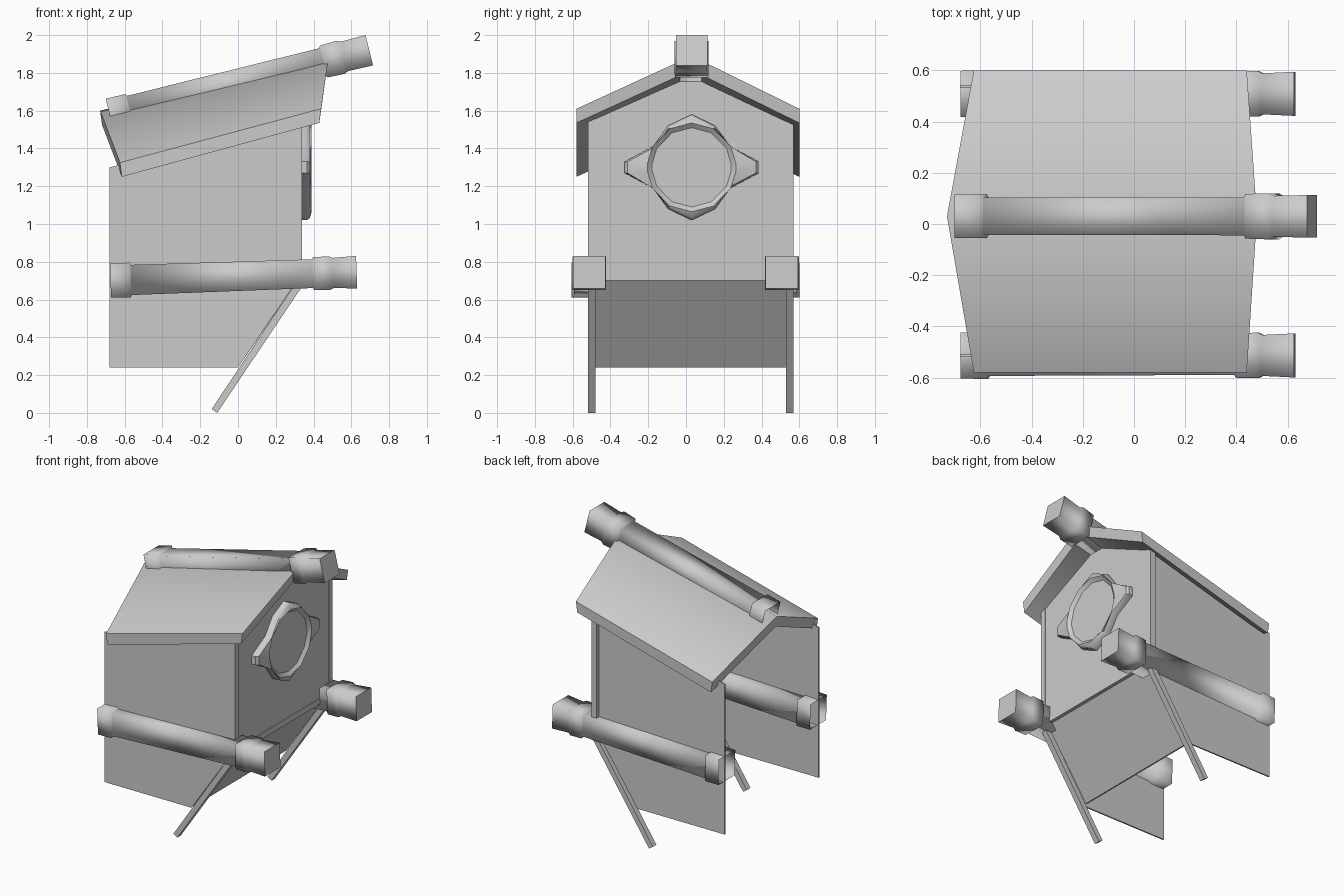
import bpy, bmesh
from mathutils import Vector

cube = bpy.data.objects.get("Cube")
if cube:
    bpy.data.objects.remove(cube)

GREY = (0.6, 0.6, 0.6, 1)
mat = bpy.data.materials.new("plain_grey")
mat.use_nodes = True
mat.diffuse_color = GREY
mat.node_tree.nodes["Principled BSDF"].inputs["Base Color"].default_value = GREY


def finish(name, bm):
    bmesh.ops.recalc_face_normals(bm, faces=bm.faces)
    mesh = bpy.data.meshes.new(name)
    bm.to_mesh(mesh)
    bm.free()
    mesh.materials.append(mat)
    ob = bpy.data.objects.new(name, mesh)
    bpy.context.collection.objects.link(ob)
    return ob


def loft(name, rings, cap_start=True, cap_end=True, smooth=False):
    """Skin a series of equal-length rings; cap edges stay sharp."""
    bm = bmesh.new()
    loops = [[bm.verts.new(p) for p in ring] for ring in rings]
    n = len(loops[0])
    for a, b in zip(loops, loops[1:]):
        for i in range(n):
            j = (i + 1) % n
            bm.faces.new((a[i], a[j], b[j], b[i])).smooth = smooth
    for loop, wanted in ((loops[0], cap_start), (loops[-1], cap_end)):
        if wanted:
            for e in bm.faces.new(loop).edges:
                e.smooth = False
    return finish(name, bm)


def prism_y(name, points, y0, y1):
    """Extrude an x-z outline across y."""
    return loft(name, [[(x, y, z) for x, z in points] for y in (y0, y1)])


def prism_x(name, points, x0, x1):
    """Extrude a y-z outline along x."""
    return loft(name, [[(x, y, z) for y, z in points] for x in (x0, x1)])


def box_x(name, y0, y1, z0, z1, x0, x1):
    return prism_x(name, [(y0, z0), (y1, z0), (y1, z1), (y0, z1)], x0, x1)


def smooth_by_angle(ob, angle):
    bpy.ops.object.select_all(action='DESELECT')
    ob.select_set(True)
    bpy.context.view_layer.objects.active = ob
    bpy.ops.object.shade_smooth_by_angle(angle=angle)


# Square beam with a hollow rear collar and a flared front block
def beam(name, start, end, profile):
    a, b = Vector(start), Vector(end)
    d = (b - a).normalized()
    side = Vector((0, 1, 0))
    up = d.cross(side).normalized()
    if up.z < 0:
        up = -up
    rings = []
    for t, half in profile:
        c = a.lerp(b, t)
        rings.append([c + side * half * s + up * half * u
                      for s, u in ((-1, -1), (1, -1), (1, 1), (-1, 1))])
    return loft(name, rings, cap_start=False, smooth=True)


# Side walls
wall = [(-0.68, 0.24), (0, 0.24), (0.34, 0.74), (0.34, 1.56), (-0.68, 1.30)]
prism_y("right_wall", wall, -0.52, -0.51)
prism_y("left_wall", wall, 0.53, 0.54)

# Front gable panel, sill and sloping underside
prism_x("front_panel", [(-0.48, 0.72), (0.53, 0.72), (0.53, 1.56),
                        (0.03, 1.81), (-0.48, 1.56)], 0.325, 0.335)
box_x("front_sill", -0.48, 0.53, 0.70, 0.74, 0.30, 0.34)
prism_y("sloping_underside", [(0, 0.24), (0.33, 0.72), (0.32, 0.72), (-0.01, 0.24)],
        -0.48, 0.53)

# Corner posts and the diagonal braces below them
for side, y in (("right", -0.52), ("left", 0.53)):
    box_x(side + "_post", y, y + 0.04, 0.70, 1.56, 0.30, 0.34)
    prism_y(side + "_brace", [(-0.14, 0.02), (-0.11, 0), (0.34, 0.67), (0.34, 0.74)],
            y, y + 0.04)


# Roof: folded slab whose ridge overhangs the eaves at both ends
def roof_section(ridge, eave, shift):
    thick = Vector((shift, 0, -0.075))
    top = [Vector((eave[0], -0.58, eave[1])), Vector((ridge[0], 0.03, ridge[1])),
           Vector((eave[0], 0.6, eave[1]))]
    return top + [p + thick for p in reversed(top)]


roof = loft("roof", [roof_section((-0.73, 1.60), (-0.625, 1.325), 0.01),
                     roof_section((0.48, 1.89), (0.44, 1.61), -0.01)])
smooth_by_angle(roof, 1.05)

# Ridge beam and the two side beams
beam("ridge_beam", (-0.68, 0.03, 1.58), (0.695, 0.03, 1.92),
     [(0, 0.085), (0.075, 0.085), (0.08, 0.073), (0.82, 0.074), (0.825, 0.087),
      (0.89, 0.09), (0.905, 0.08), (1, 0.083)])
for side, y in (("right", -0.513), ("left", 0.508)):
    beam(side + "_beam", (-0.675, y, 0.70), (0.628, y, 0.745),
         [(0, 0.09), (0.08, 0.092), (0.085, 0.08), (0.82, 0.076), (0.825, 0.087),
          (0.89, 0.089), (0.905, 0.08), (1, 0.086)])

# Front medallion with pointed top and bottom and two side lugs
quarter = [(0, 0.28), (0.125, 0.22), (0.205, 0.11), (0.355, 0.03)]


def full_ring(pts, x, scale=1.0):
    right = pts + [(y, -z) for y, z in reversed(pts)]
    ring = right + [(-y, z) for y, z in reversed(right[1:-1])]
    return [(x, 0.03 + y * scale, 1.30 + z * scale) for y, z in ring]


def rounded(radius):
    return [tuple(Vector(p).normalized() * radius) for p in quarter]


medallion = loft("medallion", [full_ring(quarter, 0.33), full_ring(quarter, 0.365),
                               full_ring(quarter, 0.38, 0.96),
                               full_ring(rounded(0.235), 0.39),
                               full_ring(rounded(0.21), 0.37)])
smooth_by_angle(medallion, 0.6)
